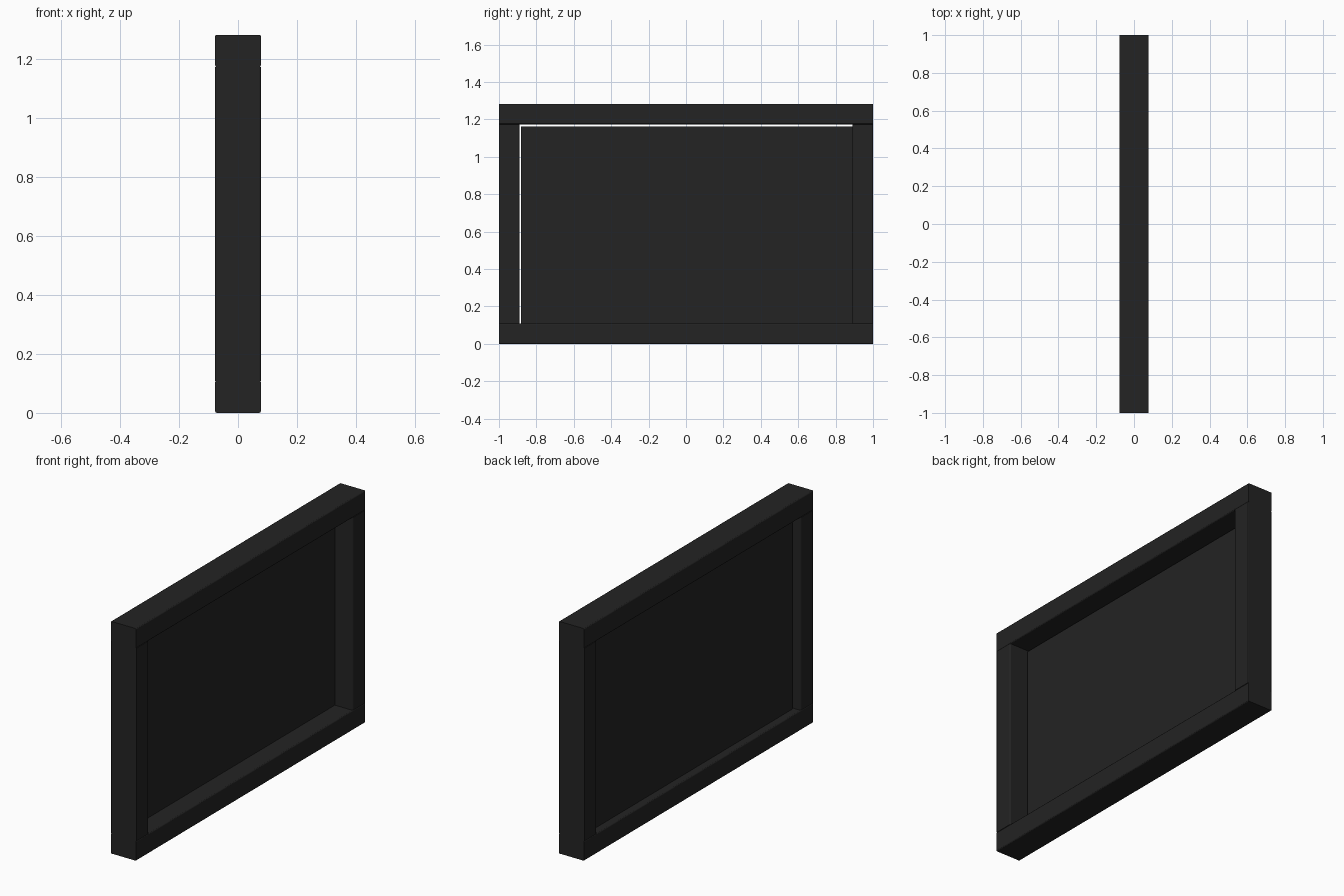
import bpy

if "Cube" in bpy.data.objects:
    bpy.data.objects.remove(bpy.data.objects["Cube"])

W, H, D = 2.0, 1.283, 0.155   # overall width (y), height (z), depth (x)
BAR = 0.109                   # width of the frame bars
BEVEL = 0.005

black = bpy.data.materials.new("soft black")
black.diffuse_color = (0.017, 0.017, 0.017, 1)
black.use_nodes = True
black.node_tree.nodes["Principled BSDF"].inputs["Base Color"].default_value = black.diffuse_color


def box(name, size, loc):
    bpy.ops.mesh.primitive_cube_add(size=1, location=loc)
    ob = bpy.context.object
    ob.name = name
    ob.scale = size
    bpy.ops.object.transform_apply(location=False, rotation=False, scale=True)
    ob.data.materials.append(black)
    return ob


def round_long_edges(ob, axis):
    """Soften only the edges that run along the bar."""
    me = ob.data
    weight = me.attributes.new("bevel_weight_edge", 'FLOAT', 'EDGE')
    for e in me.edges:
        d = me.vertices[e.vertices[0]].co - me.vertices[e.vertices[1]].co
        weight.data[e.index].value = 1.0 if abs(d[axis]) > 0.5 else 0.0
    mod = ob.modifiers.new("rounded edges", 'BEVEL')
    mod.limit_method = 'WEIGHT'
    mod.width = BEVEL
    mod.segments = 2
    bpy.ops.object.shade_smooth_by_angle()


# Top and bottom bars run the full width
for name, z in (("bottom_bar", BAR / 2), ("top_bar", H - BAR / 2)):
    round_long_edges(box(name, (D, W, BAR), (0, 0, z)), 1)

# Side bars fit between them
for name, s in (("left_bar", -1), ("right_bar", 1)):
    round_long_edges(box(name, (D, BAR, H - 2 * BAR),
                         (0, s * (W - BAR) / 2, H / 2)), 2)

# Thin panel, opening-sized and slightly offset, leaving a slit at two sides
box("panel", (0.003, W - 2 * BAR, H - 2 * BAR), (-0.033, 0.01, H / 2 - 0.012))
